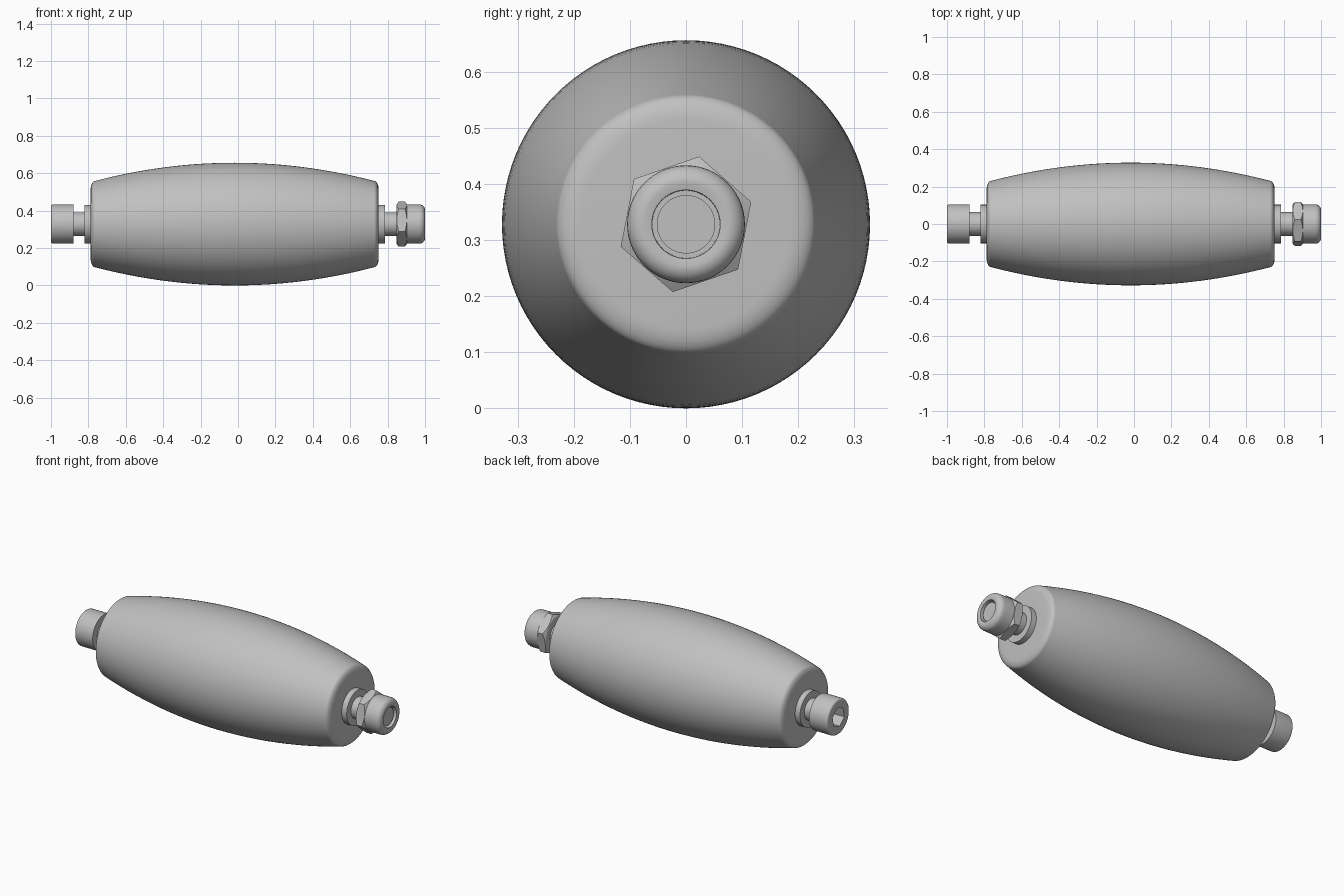
import bpy, bmesh, math

cube = bpy.data.objects.get("Cube")
if cube:
    bpy.data.objects.remove(cube, do_unlink=True)

AXIS_Z = 0.328

grey = bpy.data.materials.new("satin_grey")
grey.use_nodes = True
GREY = (0.53, 0.53, 0.53, 1)
grey.diffuse_color = GREY
grey.node_tree.nodes["Principled BSDF"].inputs["Base Color"].default_value = GREY


def lathe(name, profile, sides=64, turn=0, smooth=True):
    """Revolve (x, radius) points around the x axis; radius 0 closes an end."""
    bm = bmesh.new()
    rings = []
    for x, r in profile:
        count = sides if r > 0 else 1
        angles = [math.radians(turn) + math.tau * i / sides for i in range(count)]
        rings.append([bm.verts.new((x, r * math.cos(a), r * math.sin(a))) for a in angles])
    for a, b in zip(rings, rings[1:]):
        for i in range(sides):
            j = (i + 1) % sides
            if len(a) == 1:
                bm.faces.new((a[0], b[j], b[i]))
            elif len(b) == 1:
                bm.faces.new((a[i], a[j], b[0]))
            else:
                bm.faces.new((a[i], a[j], b[j], b[i]))
    bmesh.ops.recalc_face_normals(bm, faces=bm.faces)
    mesh = bpy.data.meshes.new(name)
    bm.to_mesh(mesh)
    bm.free()
    mesh.materials.append(grey)
    ob = bpy.data.objects.new(name, mesh)
    ob.location.z = AXIS_Z
    bpy.context.collection.objects.link(ob)
    if smooth:
        shade(ob)
    return ob


def shade(ob):
    bpy.ops.object.select_all(action='DESELECT')
    ob.select_set(True)
    bpy.context.view_layer.objects.active = ob
    bpy.ops.object.shade_smooth_by_angle(angle=math.radians(28))


def boolean(ob, cutter, operation):
    """Apply a boolean and discard the cutter."""
    cutter.hide_render = True
    mod = ob.modifiers.new("cut", 'BOOLEAN')
    mod.operation, mod.object, mod.solver = operation, cutter, 'EXACT'
    bpy.ops.object.select_all(action='DESELECT')
    ob.select_set(True)
    bpy.context.view_layer.objects.active = ob
    bpy.ops.object.modifier_apply(modifier=mod.name)
    bpy.data.objects.remove(cutter, do_unlink=True)


def arc(cx, cr, rx, rr, start, end, steps=6):
    """Points of an elliptical fillet, angles in degrees from +x."""
    out = []
    for i in range(steps + 1):
        a = math.radians(start + (end - start) * i / steps)
        out.append((cx + rx * math.cos(a), cr + rr * math.sin(a)))
    return out


# Barrel-shaped grip with rounded shoulders
MID, HALF, EDGE = -0.018, 0.77, 0.745
barrel = [(MID + EDGE * t / 16, 0.328 - 0.097 * (t / 16) ** 2) for t in range(-15, 16)]
right_end = arc(MID + EDGE, 0.185, HALF - EDGE, 0.046, 90, 0)
left_end = arc(MID - EDGE, 0.185, HALF - EDGE, 0.046, 180, 90)
lathe("grip", [(MID - HALF, 0)] + left_end + barrel + right_end + [(MID + HALF, 0)], 96)

# Washers against both ends of the grip
for name, x0, x1 in (("head_washer", -0.82, -0.785), ("nut_washer", 0.75, 0.785)):
    lathe(name, [(x0, 0), (x0, 0.103), (x1, 0.103), (x1, 0)])

# Through shaft with a chamfered end
lathe("shaft", [(-0.9, 0), (-0.9, 0.063), (0.88, 0.063), (0.88, 0.052),
                (0.985, 0.052), (0.985, 0)])

# Cylindrical bolt head with a hexagonal socket
head = lathe("bolt_head", [(-1, 0)] + arc(-0.988, 0.093, 0.012, 0.012, 180, 90, 4)
             + [(-0.88, 0.105), (-0.88, 0)], smooth=False)
socket = lathe("socket_cutter", [(-1.05, 0), (-1.05, 0.058), (-0.935, 0.058), (-0.935, 0)],
               sides=6, turn=19, smooth=False)
boolean(head, socket, 'DIFFERENCE')
shade(head)

# Hexagonal nut with chamfered corners
nut = lathe("hex_nut", [(0.847, 0), (0.847, 0.123), (0.905, 0.123), (0.905, 0)],
            sides=6, turn=19, smooth=False)
chamfer = lathe("chamfer_cutter", [(0.84, 0), (0.84, 0.092), (0.862, 0.126),
                                   (0.89, 0.126), (0.912, 0.092), (0.912, 0)], smooth=False)
boolean(nut, chamfer, 'INTERSECT')
shade(nut)

# Rounded locking collar of the nut, open around the shaft end
lathe("nut_collar", [(0.9, 0), (0.9, 0.105), (0.955, 0.105)]
      + arc(0.97, 0.075, 0.03, 0.03, 90, 0)
      + [(0.997, 0.061), (0.94, 0.06), (0.94, 0)])
